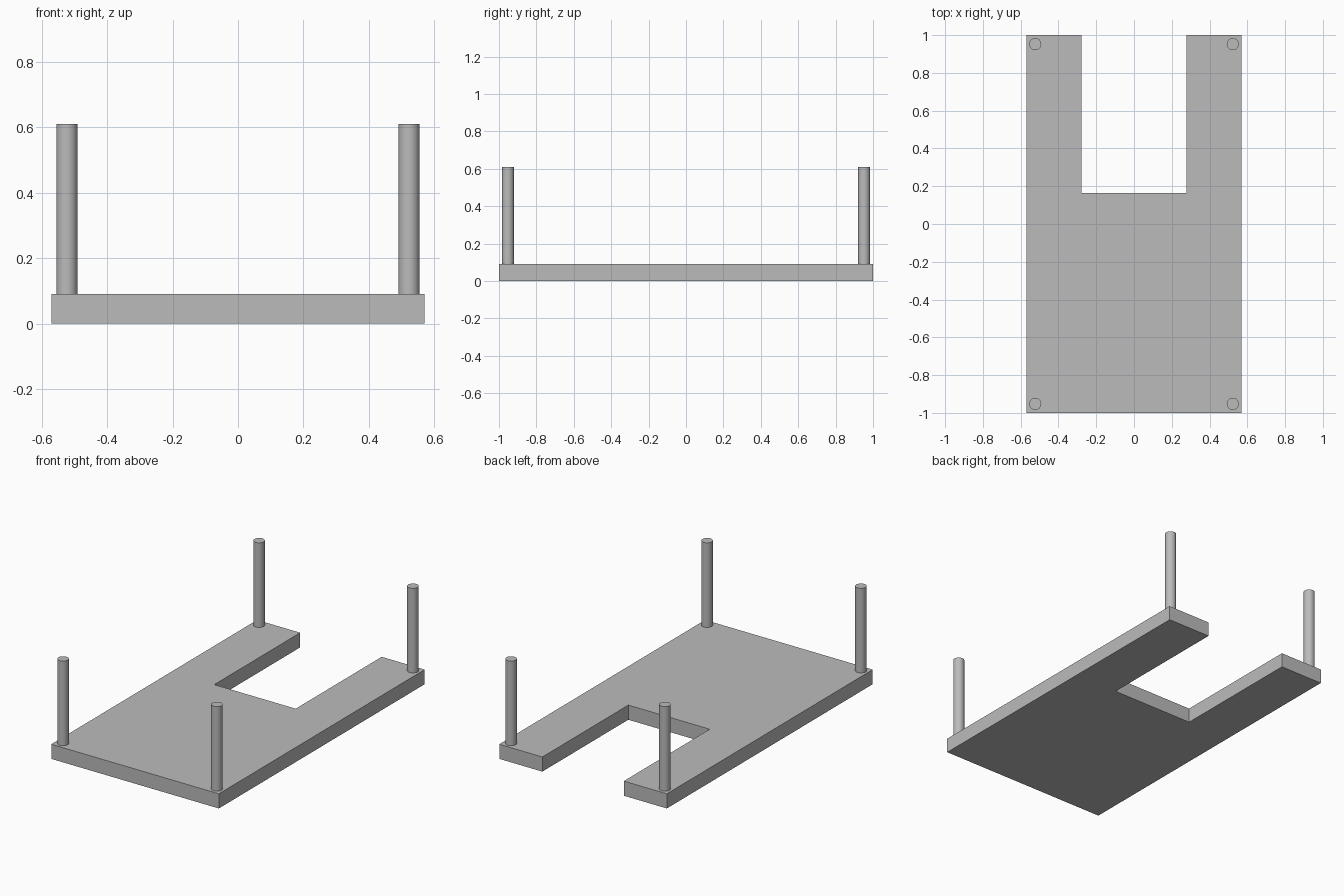
import bpy
import bmesh
from mathutils import Matrix

cube = bpy.data.objects.get("Cube")
if cube:
    bpy.data.objects.remove(cube, do_unlink=True)

HALF_X, HALF_Y = 0.57, 1.0
SLOT_X, SLOT_Y = 0.277, 0.165
DECK_TOP, POST_TOP = 0.09, 0.61
POST_X, POST_Y, POST_R = 0.523, 0.952, 0.032

grey = bpy.data.materials.new("plain grey")
colour = (0.5, 0.5, 0.5, 1)
grey.diffuse_color = colour
grey.use_nodes = True
grey.node_tree.nodes["Principled BSDF"].inputs["Base Color"].default_value = colour


def add_object(name, bm):
    bmesh.ops.recalc_face_normals(bm, faces=bm.faces)
    mesh = bpy.data.meshes.new(name)
    bm.to_mesh(mesh)
    bm.free()
    mesh.materials.append(grey)
    obj = bpy.data.objects.new(name, mesh)
    bpy.context.collection.objects.link(obj)
    return obj


# Deck: U-shaped outline, mirrored across x, extruded upwards
half = [(HALF_X, -HALF_Y), (HALF_X, HALF_Y), (SLOT_X, HALF_Y), (SLOT_X, SLOT_Y)]
outline = half + [(-x, y) for x, y in reversed(half)]
bm = bmesh.new()
face = bm.faces.new([bm.verts.new((x, y, 0)) for x, y in outline])
result = bmesh.ops.extrude_face_region(bm, geom=[face], use_keep_orig=True)
top = [v for v in result["geom"] if isinstance(v, bmesh.types.BMVert)]
bmesh.ops.translate(bm, verts=top, vec=(0, 0, DECK_TOP))
add_object("deck", bm)

# Corner posts standing on the deck
for end, sy in (("front", -1), ("back", 1)):
    for side, sx in (("right", -1), ("left", 1)):
        bm = bmesh.new()
        centre = (sx * POST_X, sy * POST_Y, (DECK_TOP + POST_TOP) / 2)
        bmesh.ops.create_cone(
            bm, cap_ends=True, segments=48, radius1=POST_R, radius2=POST_R,
            depth=POST_TOP - DECK_TOP, matrix=Matrix.Translation(centre))
        post = add_object(f"{end}_{side}_post", bm)
        bpy.ops.object.select_all(action="DESELECT")
        post.select_set(True)
        bpy.context.view_layer.objects.active = post
        bpy.ops.object.shade_smooth_by_angle()
